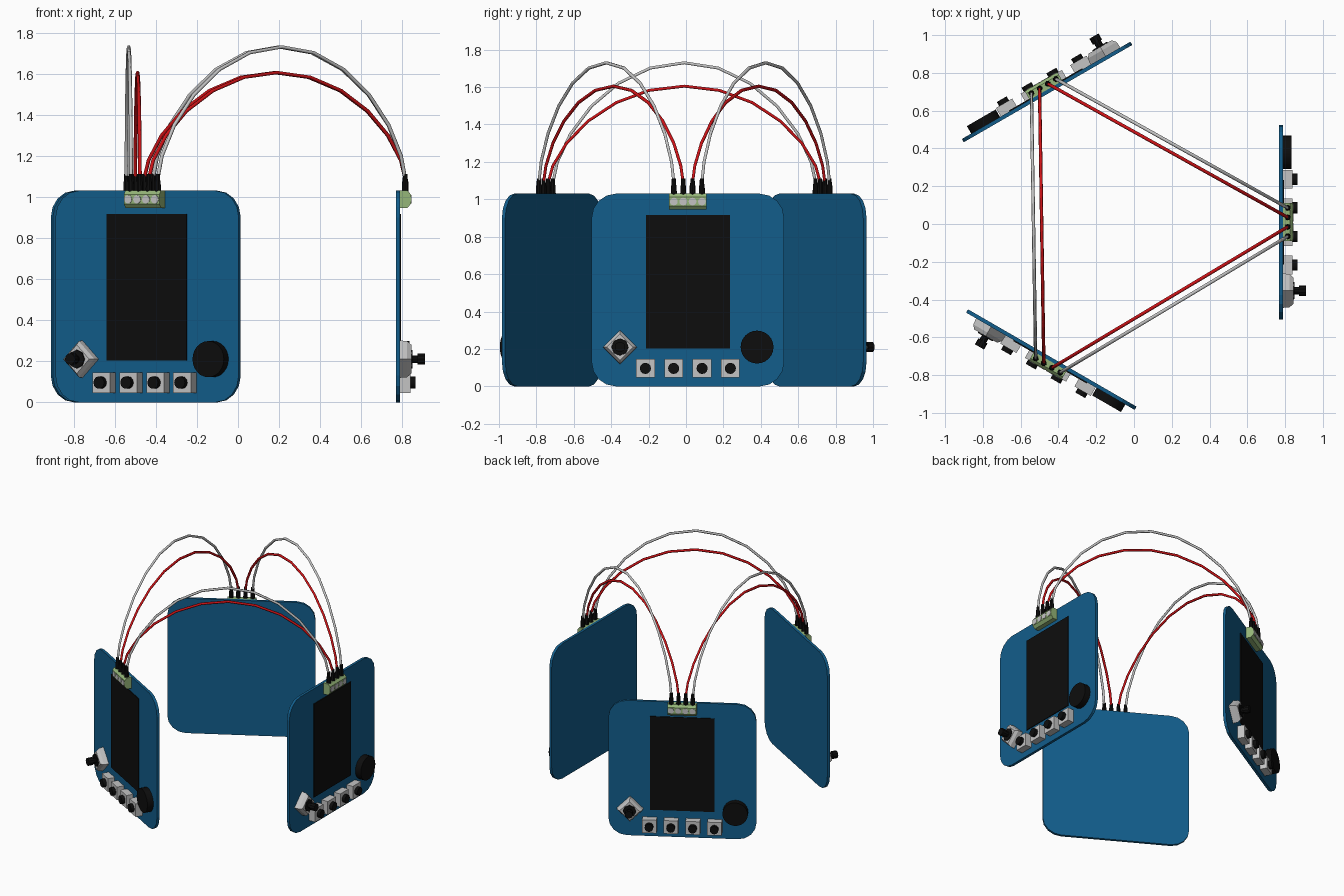
import bpy, bmesh, math
from mathutils import Matrix, Vector

if "Cube" in bpy.data.objects:
    bpy.data.objects.remove(bpy.data.objects["Cube"])


def material(name, rgb):
    m = bpy.data.materials.new(name)
    m.diffuse_color = (*rgb, 1)
    m.use_nodes = True
    m.node_tree.nodes["Principled BSDF"].inputs["Base Color"].default_value = m.diffuse_color
    return m


BLUE = material("board blue", (0.006, 0.11, 0.26))
BLACK = material("black", (0.004, 0.004, 0.004))
GREY = material("light grey", (0.55, 0.55, 0.55))
GREEN = material("terminal green", (0.30, 0.47, 0.19))
RED = material("wire red", (0.62, 0.006, 0.008))

CENTRE = Vector((-0.04, -0.003, 0))
RADIUS = 0.828          # distance from the centre to a board's front face
SHIFT = 0.013           # sideways offset of each board
PITCH = [-0.075, -0.025, 0.025, 0.075]


def frame(i):
    """Local frame of a board: x outward, y sideways, z up."""
    return (Matrix.Translation(CENTRE) @ Matrix.Rotation(i * math.tau / 3, 4, 'Z')
            @ Matrix.Translation((RADIUS, SHIFT, 0)))


def finish(bm, name, mat, mtx, smooth=True):
    bmesh.ops.recalc_face_normals(bm, faces=bm.faces)
    me = bpy.data.meshes.new(name)
    bm.to_mesh(me)
    bm.free()
    if smooth:
        me.polygons.foreach_set("use_smooth", [True] * len(me.polygons))
        me.set_sharp_from_angle(angle=math.radians(35))
    me.materials.append(mat)
    ob = bpy.data.objects.new(name, me)
    ob.matrix_world = mtx
    bpy.context.collection.objects.link(ob)
    return ob


def prism(name, points, offset, mat, mtx, smooth=False):
    """Extrude a closed outline of 3D points by an offset."""
    bm = bmesh.new()
    f = bm.faces.new([bm.verts.new(p) for p in points])
    ext = bmesh.ops.extrude_face_region(bm, geom=[f])["geom"]
    bmesh.ops.translate(bm, vec=offset, verts=[v for v in ext if isinstance(v, bmesh.types.BMVert)])
    finish(bm, name, mat, mtx, smooth)


def box(name, x, y, z, mat, mtx):
    pts = [(x[0], y[0], z[0]), (x[0], y[1], z[0]), (x[0], y[1], z[1]), (x[0], y[0], z[1])]
    prism(name, pts, (x[1] - x[0], 0, 0), mat, mtx)


def cone(name, x, y, z, r1, r2, mat, mtx, sides=12, axis='X'):
    """Cylinder or frustum; x (or z when axis is Z) is a start and end pair."""
    a, b = x if axis == 'X' else z
    bm = bmesh.new()
    bmesh.ops.create_cone(bm, cap_ends=True, segments=sides, radius1=r1, radius2=r2, depth=b - a)
    if axis == 'X':
        bm.transform(Matrix.Translation(((a + b) / 2, y, z)) @ Matrix.Rotation(math.pi / 2, 4, 'Y'))
    else:
        bm.transform(Matrix.Translation((x, y, (a + b) / 2)))
    finish(bm, name, mat, mtx, sides > 4)


def rounded_outline(half, height, r, steps=4):
    pts = []
    for k, (cy, cz) in enumerate([(half - r, height - r), (r - half, height - r),
                                  (r - half, r), (half - r, r)]):
        for s in range(steps + 1):
            a = math.pi / 2 * (k + s / steps)
            pts.append((-0.02, cy + r * math.cos(a), cz + r * math.sin(a)))
    return pts


def build_board(i):
    m = frame(i)
    prism("circuit_board", rounded_outline(0.515, 1.03, 0.13), (0.02, 0, 0), BLUE, m)
    box("screen", (0, 0.006), (-0.224, 0.224), (0.203, 0.917), BLACK, m)
    # Round dial
    cone("dial", (0, 0.046), 0.37, 0.21, 0.088, 0.088, BLACK, m, 24)
    # Row of push buttons
    for y in (-0.227, -0.076, 0.076, 0.227):
        box("button_base", (0, 0.052), (y - 0.05, y + 0.05), (0.046, 0.146), GREY, m)
        cone("button_cap", (0.05, 0.077), y, 0.096, 0.03, 0.03, BLACK, m)
    # Joystick on a diamond base
    cone("joystick_base", (0, 0.035), -0.363, 0.21, 0.091, 0.088, GREY, m, 4)
    cone("joystick_base_top", (0.035, 0.056), -0.363, 0.21, 0.088, 0.07, GREY, m, 4)
    cone("joystick_collar", (0.05, 0.062), -0.363, 0.21, 0.047, 0.045, BLACK, m, 8)
    cone("joystick_stem", (0.06, 0.09), -0.363, 0.21, 0.02, 0.02, BLACK, m, 10)
    cone("joystick_knob", (0.085, 0.122), -0.363, 0.21, 0.028, 0.028, BLACK, m, 10)
    # Terminal block with four screws and wire sleeves
    profile = [(0, 0.945), (0.035, 0.945), (0.053, 0.965), (0.053, 1.012), (0.038, 1.03), (0, 1.03)]
    prism("terminal_block", [(x, -0.1, z) for x, z in profile], (0, 0.2, 0), GREEN, m)
    for y in PITCH:
        cone("terminal_screw", (0.05, 0.056), y, 0.988, 0.021, 0.021, GREY, m)
        cone("wire_sleeve", 0.026, y, (1.02, 1.075), 0.016, 0.015, BLACK, m, 8, 'Z')
        cone("sleeve_tip", 0.026, y, (1.075, 1.112), 0.013, 0.011, BLACK, m, 8, 'Z')


def build_wire(i, y, peak, mat, name):
    """Arched wire from one board to its neighbour."""
    a = frame(i) @ Vector((0.026, y, 1.09))
    b = frame(i + 1) @ Vector((0.026, -y, 1.09))
    cu = bpy.data.curves.new(name, 'CURVE')
    cu.dimensions = '3D'
    cu.bevel_depth = 0.009
    cu.bevel_resolution = 1
    cu.use_fill_caps = True
    sp = cu.splines.new('POLY')
    n = 12
    sp.points.add(n)
    for k in range(n + 1):
        s = -math.cos(math.pi * k / n)
        p = a.lerp(b, (s + 1) / 2)
        p.z += (peak - 1.09) * max(0, 1 - s * s) ** 0.65
        sp.points[k].co = (*p, 1)
    cu.materials.append(mat)
    bpy.context.collection.objects.link(bpy.data.objects.new(name, cu))


for i in range(3):
    build_board(i)
    build_wire(i, PITCH[3], 1.73, GREY, "grey_wire")
    build_wire(i, PITCH[2], 1.605, RED, "red_wire")
